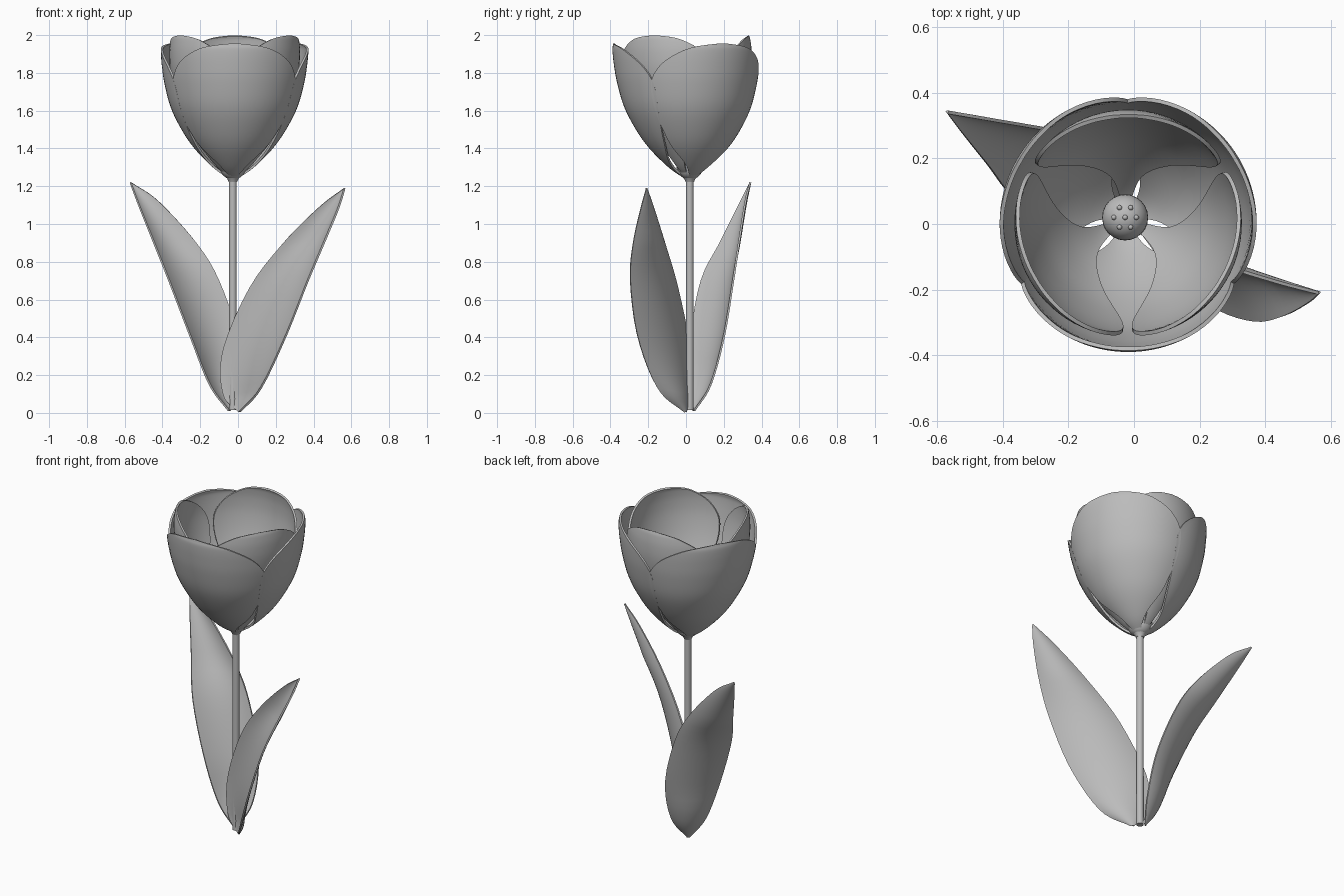
import bpy, bmesh, math
from mathutils import Vector

if "Cube" in bpy.data.objects:
    bpy.data.objects.remove(bpy.data.objects["Cube"])

grey = bpy.data.materials.new("soft_grey")
grey.diffuse_color = (0.5, 0.5, 0.5, 1)
grey.use_nodes = True
grey.node_tree.nodes["Principled BSDF"].inputs["Base Color"].default_value = grey.diffuse_color


def spline(points, t):
    """Catmull-Rom point at t in 0..1 through a list of tuples."""
    pts = [Vector(p) for p in points]
    n = len(pts) - 1
    i = min(int(t * n), n - 1)
    u = t * n - i
    b, c = pts[i], pts[i + 1]
    a = pts[i - 1] if i > 0 else b * 2 - c
    d = pts[i + 2] if i + 2 <= n else c * 2 - b
    return 0.5 * (2 * b + (c - a) * u + (2 * a - 5 * b + 4 * c - d) * u * u
                  + (3 * b - a - 3 * c + d) * u ** 3)


def sheet(name, surface, rows, cols, thickness):
    """Thin curved blade from a function surface(t, s), s in -1..1."""
    bm = bmesh.new()
    grid = [[bm.verts.new(surface(j / rows, 2 * i / cols - 1)) for i in range(cols + 1)]
            for j in range(rows + 1)]
    for j in range(rows):
        for i in range(cols):
            bm.faces.new((grid[j][i], grid[j][i + 1], grid[j + 1][i + 1], grid[j + 1][i]))
    bmesh.ops.remove_doubles(bm, verts=bm.verts, dist=0.0005)
    bmesh.ops.recalc_face_normals(bm, faces=bm.faces)
    ob = finish(name, bm)
    mod = ob.modifiers.new("thickness", 'SOLIDIFY')
    mod.thickness = thickness
    mod.offset = 0
    return ob


def finish(name, bm):
    me = bpy.data.meshes.new(name)
    bm.to_mesh(me)
    bm.free()
    me.materials.append(grey)
    ob = bpy.data.objects.new(name, me)
    bpy.context.collection.objects.link(ob)
    return ob


def ball(name, centre, radius, segments, rings):
    bm = bmesh.new()
    bmesh.ops.create_uvsphere(bm, u_segments=segments, v_segments=rings, radius=radius)
    bmesh.ops.translate(bm, verts=bm.verts, vec=centre)
    return finish(name, bm)


def tube(name, x, y, profile, sides=20):
    """Lathe a (radius, z) profile with closed ends."""
    bm = bmesh.new()
    rings = [[bm.verts.new((x + r * math.cos(k * math.tau / sides),
                            y + r * math.sin(k * math.tau / sides), z))
              for k in range(sides)] for r, z in profile]
    for lo, hi in zip(rings, rings[1:]):
        for k in range(sides):
            m = (k + 1) % sides
            bm.faces.new((lo[k], lo[m], hi[m], hi[k]))
    bm.faces.new(rings[0][::-1])
    bm.faces.new(rings[-1])
    return finish(name, bm)


# Petals: height, radius and half-angle along each petal
OUTER = [(1.245, .02, 30), (1.3, .10, 35), (1.4, .20, 53), (1.5, .27, 59), (1.62, .33, 62),
         (1.75, .365, 61), (1.85, .38, 50), (1.92, .385, 32), (1.945, .382, 16), (1.955, .38, 0)]
INNER = [(1.25, .02, 18), (1.3, .08, 16), (1.37, .14, 20), (1.46, .205, 36), (1.57, .265, 50),
         (1.7, .31, 57), (1.82, .335, 56), (1.91, .34, 45), (1.97, .335, 28), (1.99, .33, 14),
         (1.996, .328, 0)]


def petal(name, table, azimuth):
    def surface(t, s):
        z, r, half = spline(table, t)
        up = (z - 1.24) / 0.75
        a = math.radians(azimuth + s * max(half, 0))
        return (-0.025 + 0.008 * up + r * math.cos(a), 0.018 * (1 - up) + r * math.sin(a), z)
    sheet(name, surface, 40, 20, 0.012)


for k in range(3):
    petal(f"outer_petal_{k + 1}", OUTER, -90 + 120 * k)
    petal(f"inner_petal_{k + 1}", INNER, 90 + 120 * k)

# Stem with a small collar, and the seed head with its bumps
SX, SY = -0.027, 0.02
tube("stem", SX, SY, [(.02, .015), (.02, 1.26)])
tube("collar", SX, SY, [(.022, 1.222), (.03, 1.24), (.045, 1.255), (.05, 1.27)])
ball("seed_head", (SX, SY, 1.305), 0.07, 24, 16)
for k in range(7):
    r = 0 if k == 6 else 0.034
    a = k * math.tau / 6
    z = 1.305 + math.sqrt(0.07 ** 2 - r * r)
    ball(f"seed_bump_{k + 1}", (SX + r * math.cos(a), SY + r * math.sin(a), z), 0.008, 10, 8)


# Leaves: blade between two edge curves, bowed across the width
def leaf(name, edge_a, edge_b, bulge):
    def surface(t, s):
        t = t * t * (3 - 2 * t) * 0.5 + t * 0.5
        a, b = spline(edge_a, t), spline(edge_b, t)
        bow = Vector(bulge) * (1 - s * s) * min(1, (b - a).length / 0.25)
        return a.lerp(b, (s + 1) / 2) + bow
    sheet(name, surface, 32, 14, 0.01)


leaf("back_leaf",
     [(-.05, .035, .012), (-.15, .02, .15), (-.25, .025, .4), (-.365, .08, .7),
      (-.445, .18, .9), (-.525, .28, 1.1), (-.57, .34, 1.22)],
     [(-.04, .045, .012), (.01, .13, .15), (0, .20, .4), (-.10, .25, .7),
      (-.22, .28, .9), (-.42, .315, 1.12), (-.565, .34, 1.22)],
     (-.02, .035, -.01))
leaf("front_leaf",
     [(.01, -.01, .006), (.12, -.15, .13), (.25, -.255, .4), (.37, -.295, .7),
      (.455, -.28, .9), (.53, -.24, 1.08), (.565, -.21, 1.19)],
     [(0, 0, .006), (-.08, .02, .1), (-.08, .02, .33), (.06, -.045, .66),
      (.24, -.115, .9), (.43, -.175, 1.09), (.562, -.21, 1.19)],
     (.03, .035, -.01))

# Bake thickness and shade smooth
bpy.ops.object.select_all(action='SELECT')
bpy.context.view_layer.objects.active = bpy.data.objects["stem"]
bpy.ops.object.convert(target='MESH')
bpy.ops.object.shade_smooth_by_angle(angle=math.radians(40))
